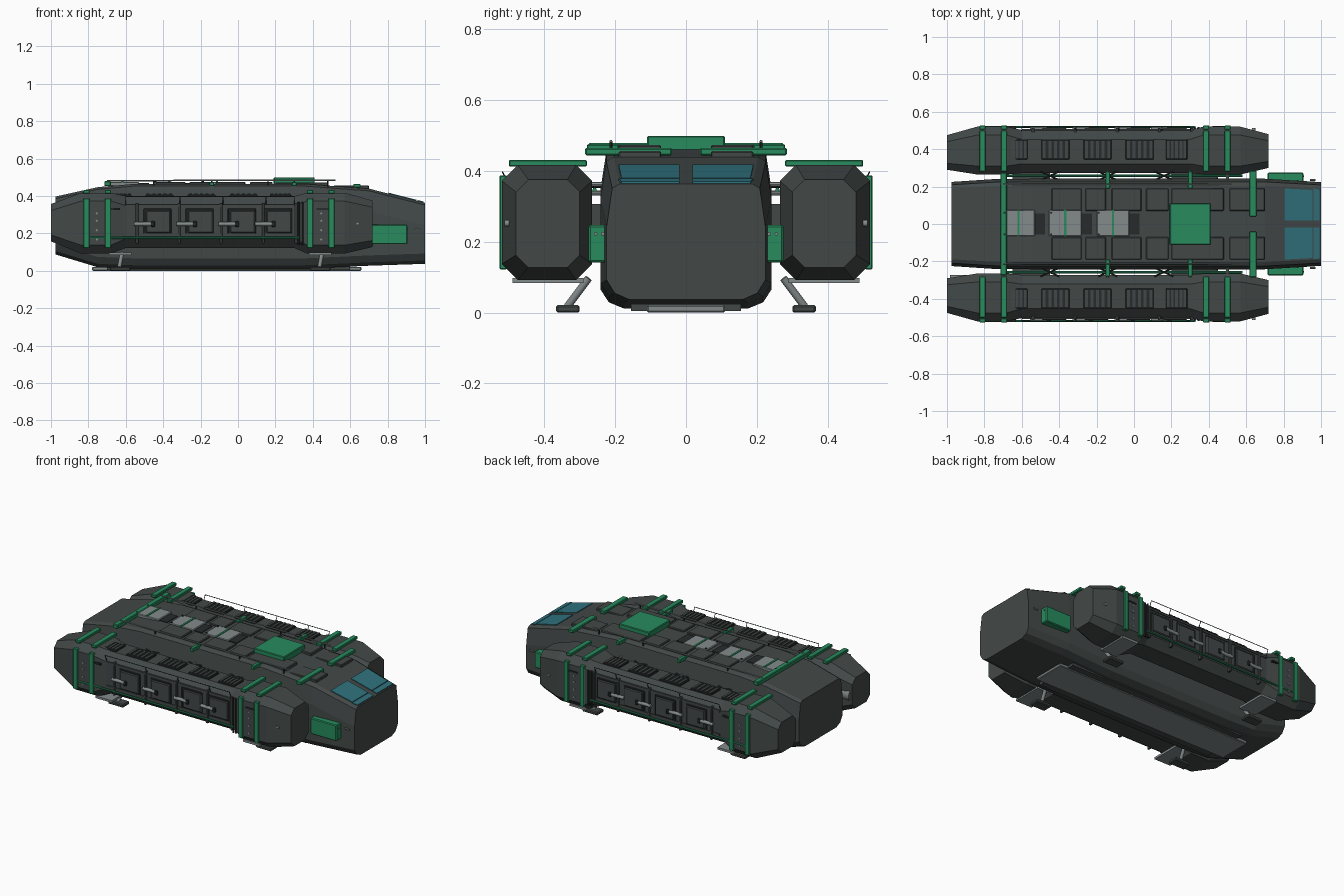
import bpy, bmesh, math
from mathutils import Vector

if "Cube" in bpy.data.objects:
    bpy.data.objects.remove(bpy.data.objects["Cube"])


def mat(name, c):
    m = bpy.data.materials.new(name)
    m.diffuse_color = (*c, 1)
    m.use_nodes = True
    m.node_tree.nodes["Principled BSDF"].inputs["Base Color"].default_value = m.diffuse_color
    return m


DARK = mat("dark_armour", (0.055, 0.066, 0.064))
BLACK = mat("black_trim", (0.02, 0.024, 0.024))
GREY = mat("light_metal", (0.23, 0.26, 0.26))
GREEN = mat("green_trim", (0.02, 0.26, 0.11))
TEAL = mat("window_teal", (0.03, 0.17, 0.21))


def finish(bm, name, m):
    bmesh.ops.recalc_face_normals(bm, faces=bm.faces)
    me = bpy.data.meshes.new(name)
    bm.to_mesh(me)
    bm.free()
    ob = bpy.data.objects.new(name, me)
    bpy.context.collection.objects.link(ob)
    me.materials.append(m)
    return ob


def box(name, x0, x1, y0, y1, z0, z1, m, bevel=0.0):
    bm = bmesh.new()
    bmesh.ops.create_cube(bm, size=1)
    for v in bm.verts:
        v.co = Vector(((x0 + x1) / 2 + v.co.x * (x1 - x0),
                       (y0 + y1) / 2 + v.co.y * (y1 - y0),
                       (z0 + z1) / 2 + v.co.z * (z1 - z0)))
    if bevel:
        bmesh.ops.bevel(bm, geom=bm.edges[:], offset=bevel, segments=1, affect='EDGES')
    return finish(bm, name, m)


def rod(name, a, b, r, m, sides=10):
    a, b = Vector(a), Vector(b)
    bm = bmesh.new()
    bmesh.ops.create_cone(bm, cap_ends=True, segments=sides, radius1=r, radius2=r, depth=(b - a).length)
    q = Vector((0, 0, 1)).rotation_difference(b - a)
    for v in bm.verts:
        v.co = q @ v.co + (a + b) / 2
    for f in bm.faces:
        f.smooth = sides > 8 and len(f.verts) == 4
    return finish(bm, name, m)


def loft(name, rings, m):
    bm = bmesh.new()
    loops = [[bm.verts.new(p) for p in r] for r in rings]
    n = len(loops[0])
    for a, b in zip(loops, loops[1:]):
        for i in range(n):
            bm.faces.new((a[i], a[(i + 1) % n], b[(i + 1) % n], b[i]))
    bm.faces.new(loops[0])
    bm.faces.new(loops[-1])
    return finish(bm, name, m)


def hull_ring(x, w, zb, zt):
    half = [(w * .72, zb), (w * .9, zb + .018), (w, zb + .055), (w, zt - .12), (w * .93, zt - .012), (w * .84, zt)]
    return [(x, y, z) for y, z in half] + [(x, -y, z) for y, z in reversed(half)]


def pod_ring(x, yi, yo, zb, zt, c, s):
    pts = [(yi + c, zb), (yo - c, zb), (yo, zb + c), (yo, zt - c), (yo - c, zt), (yi + c, zt), (yi, zt - c), (yi, zb + c)]
    return [(x, s * y, z) for y, z in pts]


# central hull
loft("main_hull", [hull_ring(*r) for r in (
    (-.975, .225, .09, .40), (-.75, .24, .022, .45), (-.55, .242, .014, .468), (.35, .242, .014, .468),
    (.70, .242, .03, .442), (1.0, .224, .04, .366))], DARK)
box("belly_skid_plate", -.78, .66, -.11, .11, 0.003, .024, GREY, .004)
box("belly_keel", -.70, .60, -.155, .155, .008, .03, DARK)

# sloped cockpit windows, two panes per side
slope = (.366 - .442) / .3
for s in (-1, 1):
    for x0, x1 in ((.805, .955), (.96, .993)):
        ring = lambda d: [(x, s * y, .442 + (x - .7) * slope + d) for x, y in
                          ((x0, .018), (x1, .018), (x1, .182), (x0, .19))]
        loft("cockpit_window", [ring(-.005), ring(.005)], TEAL)
    rod("nose_probe", (.94, s * .235, .225), (.97, s * .235, .225), .005, GREY)

# roof: raised panels, hatches, green pad and cross bars
for s in (-1, 1):
    for x0, x1, z in ((-.44, -.28, .468), (-.26, -.15, .468), (-.12, .04, .468), (.065, .185, .468),
                      (.20, .48, .466), (.51, .70, .449)):
        y0, y1 = sorted((s * .07, s * .19))
        box("roof_panel", x0, x1, y0, y1, z - .03, z + .010, DARK, .004)
    # roof rails with stand-offs
    rod("roof_rail", (-.70, s * .212, .485), (.52, s * .212, .487), .004, GREY, 8)
    for x in (-.45, -.14, .16, .30, .48):
        rod("rail_post", (x, s * .212, .44), (x, s * .212, .486), .004, BLACK, 6)
    for x in (-.14, .30):
        y0, y1 = sorted((s * .19, s * .28))
        box("rail_bracket", x - .012, x + .012, y0, y1, .455, .478, GREEN, .003)
    y0, y1 = sorted((s * .04, s * .285))
    box("front_cross_bar", .617, .655, y0, y1, .447, .468, GREEN, .004)
box("rear_cross_bar", -.715, -.68, -.275, .275, .455, .482, GREEN, .004)
for x0, x1 in ((-.705, -.53), (-.455, -.28), (-.20, -.025)):
    box("roof_hatch", x0, x1, -.065, .075, .455, .478, GREY, .004)
    box("hatch_stripe", (x0 + x1) / 2 - .006, (x0 + x1) / 2 + .006, -.065, .075, .47, .482, GREEN)
    box("hatch_hinge", x1, x1 + .055, -.055, .055, .455, .472, BLACK)
    for y in (-.055, .06):
        rod("hatch_bolt", (x0 + .012, y, .475), (x0 + .012, y, .484), .006, BLACK, 8)
box("roof_green_pad", .19, .41, -.11, .11, .46, .502, GREEN, .004)

# everything on the two side pods, mirrored by s
for s in (-1, 1):
    def sbox(name, x0, x1, y0, y1, z0, z1, m, bevel=0.0):
        a, b = sorted((s * y0, s * y1))
        return box(name, x0, x1, a, b, z0, z1, m, bevel)

    loft("side_pod", [pod_ring(*r, s) for r in (
        (-1.0, .29, .475, .16, .36, .035), (-.84, .265, .52, .095, .42, .045), (-.68, .265, .52, .095, .42, .045),
        (-.60, .272, .503, .125, .402, .05), (.30, .272, .503, .125, .402, .05), (.37, .265, .52, .095, .42, .045),
        (.57, .265, .52, .095, .42, .045), (.72, .30, .48, .13, .378, .035))], DARK)
    # green strap bands
    for x in (-.81, -.695, .385, .50):
        sbox("pod_top_band", x - .017, x + .017, .28, .50, .415, .434, GREEN, .003)
        sbox("pod_side_band", x - .016, x + .016, .505, .527, .125, .39, GREEN, .003)
    # long rails along the pods
    rod("pod_outer_rail", (-.80, s * .519, .18), (.33, s * .519, .18), .006, GREEN, 8)
    rod("pod_inner_rail", (-.68, s * .258, .35), (.58, s * .258, .35), .006, GREEN, 8)
    # upper wire handrail
    rod("wire_handrail", (-.60, s * .518, .40), (.30, s * .518, .40), .002, BLACK, 6)
    for x in (-.60, -.31, -.08, .15, .30):
        rod("handrail_post", (x, s * .495, .35), (x, s * .518, .40), .002, BLACK, 6)
    # top vents
    for x0, x1 in ((-.68, -.57), (-.495, -.345), (-.27, -.12), (-.045, .105), (.17, .285)):
        sbox("vent_frame", x0, x1, .345, .452, .39, .41, BLACK, .003)
        n = 5
        for i in range(n):
            x = x0 + (x1 - x0) * (i + .5) / n
            sbox("vent_slat", x - .008, x + .008, .352, .445, .405, .415, DARK)
    # side doors with handles and ribs
    for x in (-.43, -.205, .02, .215):
        sbox("side_door_frame", x - .075, x + .075, .49, .507, .19, .335, BLACK, .003)
        sbox("side_door", x - .062, x + .07, .49, .513, .205, .325, DARK, .005)
        rod("door_handle", (x - .125, s * .51, .253), (x - .025, s * .51, .253), .011, GREY)
        sbox("handle_clamp", x - .035, x - .015, .50, .522, .238, .268, BLACK, .003)
    for x in (-.54, -.315, -.09, .135, .31):
        sbox("side_rib", x - .007, x + .007, .49, .514, .15, .365, DARK, .002)
    for z in (.195, .35):
        sbox("side_strake", -.60, .30, .495, .509, z - .006, z + .006, DARK)
    for x in (.325, .345):
        rod("side_pipe", (x, s * .513, .14), (x, s * .513, .37), .006, BLACK, 8)
    # bolts and small slots
    for x in (-.755, .445):
        for z in (.17, .22, .27, .31):
            rod("side_bolt", (x, s * .515, z), (x, s * .525, z), .006, GREY, 8)
    for x in (-.665, .455):
        sbox("side_slot", x - .035, x + .035, .50, .525, .328, .338, BLACK)
    rod("nose_bolt", (.64, s * .49, .255), (.64, s * .512, .255), .009, GREY)
    # struts joining pod to hull
    for x in (-.45, -.14, .16):
        for dx in (-.05, .05):
            rod("cross_strut", (x - dx, s * .235, .36), (x + dx, s * .28, .36), .005, BLACK, 8)
    for x in (-.70, -.14, .30, .50):
        for z in (.34, .365):
            rod("pod_mount", (x, s * .23, z), (x, s * .285, z), .007, GREY, 8)
    sbox("pod_pylon", -.65, -.45, .23, .29, .22, .31, DARK)
    sbox("pod_pylon", .20, .45, .23, .29, .22, .31, DARK)
    # landing legs and feet
    for x in (-.63, .44):
        sbox("leg_mount", x - .06, x + .06, .29, .49, .086, .10, GREY)
        rod("landing_leg", (x + .01, s * .275, .10), (x - .005, s * .335, .02), .011, GREY)
        sbox("landing_foot", x - .055, x + .055, .30, .367, 0.003, .024, DARK, .005)
    # green box on the hull nose
    sbox("nose_green_box", .715, .905, .20, .275, .145, .25, GREEN, .005)
    rod("nose_box_bolt", (.90, s * .255, .225), (.91, s * .255, .225), .005, GREY, 8)

# single rear exhaust beside one pod
rod("rear_exhaust", (-.985, -.315, .25), (-.84, -.315, .25), .042, GREY, 20)

# settle the model on the ground
for ob in bpy.context.collection.objects:
    ob.location.z -= 0.003
